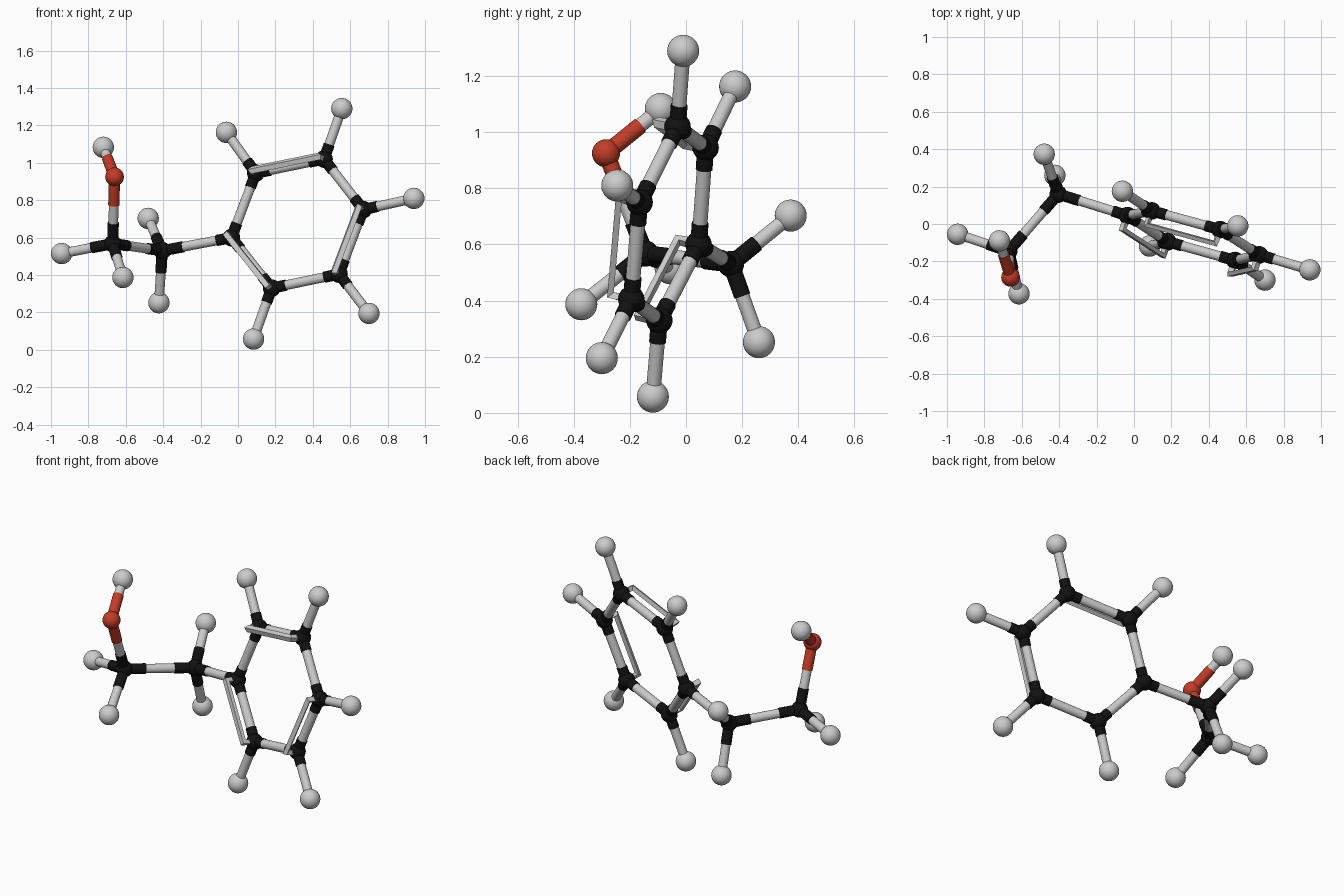
import bpy
from mathutils import Vector as V

if "Cube" in bpy.data.objects:
    bpy.data.objects.remove(bpy.data.objects["Cube"])


def material(name, rgb):
    m = bpy.data.materials.new(name)
    m.diffuse_color = (*rgb, 1)
    m.use_nodes = True
    m.node_tree.nodes["Principled BSDF"].inputs["Base Color"].default_value = m.diffuse_color
    return m


BLACK = material("black", (0.006, 0.006, 0.006))
RED = material("red", (0.55, 0.045, 0.02))

# Atom centres: ring carbons c1..c6, chain carbons ca and cb, oxygen, hydrogens
ATOMS = {
    "c1": V((-0.035, 0.045, 0.60)), "c2": V((0.095, 0.07, 0.945)),
    "c3": V((0.46, -0.03, 1.02)), "c4": V((0.67, -0.165, 0.75)),
    "c5": V((0.54, -0.195, 0.405)), "c6": V((0.18, -0.095, 0.33)),
    "cb": V((-0.405, 0.16, 0.53)), "ca": V((-0.67, -0.145, 0.568)),
    "o": V((-0.66, -0.285, 0.925)), "ho": V((-0.72, -0.09, 1.083)),
    "ha1": V((-0.943, -0.055, 0.515)), "ha2": V((-0.615, -0.373, 0.387)),
    "hb1": V((-0.48, 0.373, 0.703)), "hb2": V((-0.423, 0.26, 0.252)),
    "h2": V((-0.062, 0.175, 1.163)), "h3": V((0.555, -0.01, 1.29)),
    "h4": V((0.94, -0.245, 0.81)), "h5": V((0.70, -0.30, 0.195)),
    "h6": V((0.083, -0.118, 0.058)),
}
BONDS = [("c1", "c2"), ("c2", "c3"), ("c3", "c4"), ("c4", "c5"), ("c5", "c6"),
         ("c6", "c1"), ("c1", "cb"), ("cb", "ca"), ("ca", "o"), ("o", "ho"),
         ("ca", "ha1"), ("ca", "ha2"), ("cb", "hb1"), ("cb", "hb2"),
         ("c2", "h2"), ("c3", "h3"), ("c4", "h4"), ("c5", "h5"), ("c6", "h6")]


def style(name):
    """Radius, material and coloured arm length of an atom."""
    if name[0] == "h":
        return 0.057, None, 0
    if name == "o":
        return 0.05, RED, 0.16
    return 0.047, BLACK, 0.12 if name in ("ca", "cb") else 0.082


def finish(name, mat):
    ob = bpy.context.object
    ob.name = name
    if mat:
        ob.data.materials.append(mat)
    bpy.ops.object.shade_smooth_by_angle()
    return ob


def rod(name, a, b, r, mat=None):
    d = b - a
    bpy.ops.mesh.primitive_cylinder_add(
        vertices=24, radius=r, depth=d.length, location=(a + b) / 2,
        rotation=d.to_track_quat('Z', 'Y').to_euler())
    finish(name, mat)


# Atom balls
for n, p in ATOMS.items():
    r, mat, _ = style(n)
    bpy.ops.mesh.primitive_uv_sphere_add(segments=32, ring_count=16, radius=r, location=p)
    finish("atom_" + n, mat)

# Bonds: coloured sockets at the atoms joined by a grey tube
for n1, n2 in BONDS:
    a, b = ATOMS[n1], ATOMS[n2]
    u = (b - a).normalized()
    rod(f"bond_{n1}_{n2}", a + u * style(n1)[2] * 0.9, b - u * style(n2)[2] * 0.9, 0.026)
    for n, p, d in ((n1, a, u), (n2, b, -u)):
        _, mat, length = style(n)
        if length:
            rod(f"socket_{n1}_{n2}_{n}", p, p + d * length, 0.03, mat)

# Square-section brackets for the double bonds, offset from the ring plane
normal = (ATOMS["c4"] - ATOMS["c1"]).cross(ATOMS["c5"] - ATOMS["c2"]).normalized()
offset = normal * -0.08
for n1, n2 in (("c1", "c6"), ("c2", "c3"), ("c4", "c5")):
    a, b = ATOMS[n1], ATOMS[n2]
    cu = bpy.data.curves.new("double_bond", 'CURVE')
    cu.dimensions = '3D'
    cu.bevel_depth = 0.021
    cu.bevel_resolution = 0
    cu.use_fill_caps = True
    sp = cu.splines.new('POLY')
    sp.points.add(3)
    for pt, co in zip(sp.points, (a, a + offset, b + offset, b)):
        pt.co = (*co, 1)
    sp.use_smooth = False
    ob = bpy.data.objects.new(f"double_bond_{n1}_{n2}", cu)
    bpy.context.collection.objects.link(ob)
